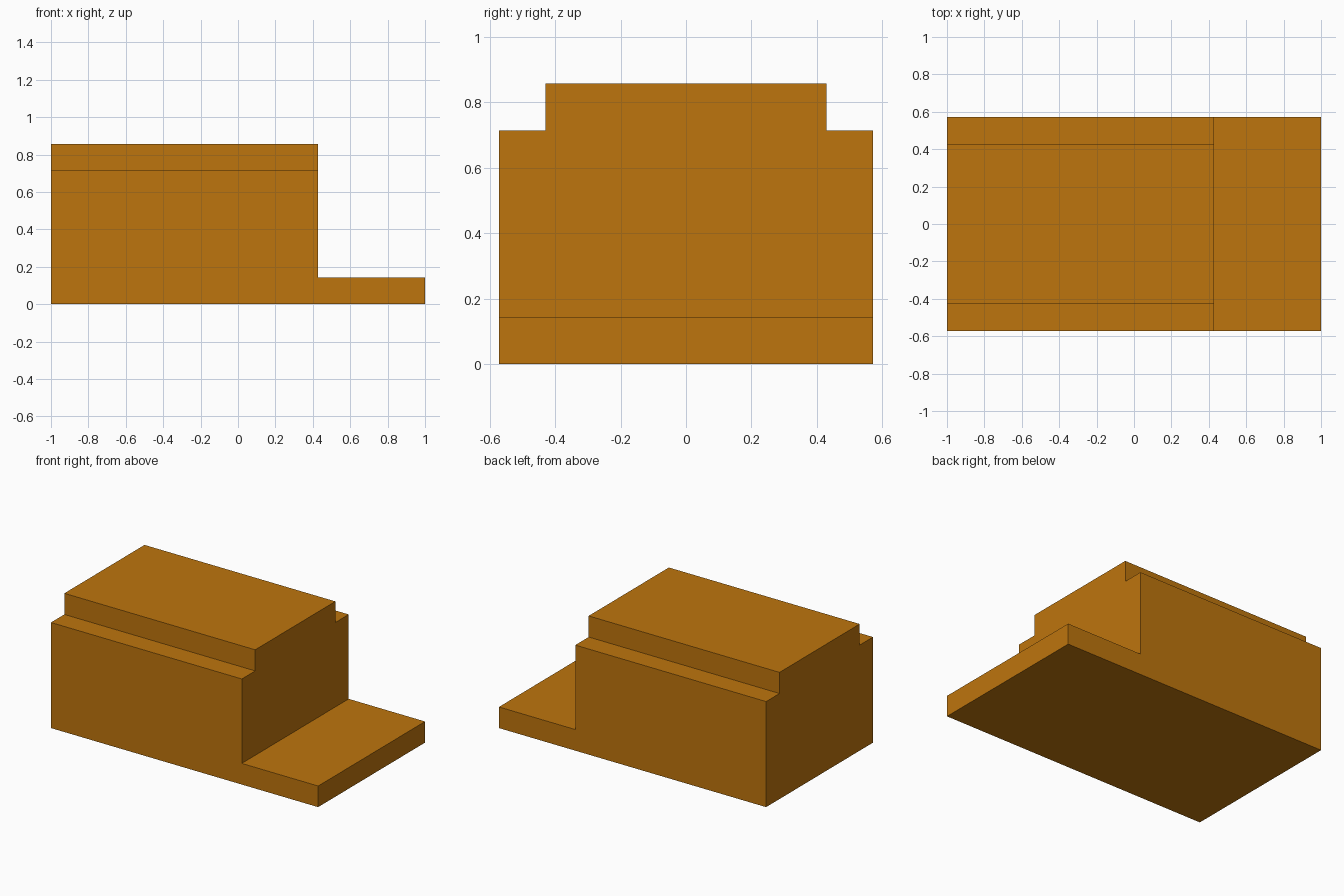
import bpy
import bmesh

cube = bpy.data.objects.get("Cube")
if cube:
    bpy.data.objects.remove(cube, do_unlink=True)

U = 1 / 7                      # module: the block is 14 x 8 x 6 modules
COLOR = (0.515, 0.178, 0.004, 1.0)

mat = bpy.data.materials.new("ochre orange")
mat.use_nodes = True
mat.diffuse_color = COLOR
mat.node_tree.nodes["Principled BSDF"].inputs["Base Color"].default_value = COLOR


def extrude_x(bm, faces, distance):
    """Extrude faces along x and return the new end faces."""
    result = bmesh.ops.extrude_face_region(bm, geom=faces)["geom"]
    verts = [g for g in result if isinstance(g, bmesh.types.BMVert)]
    bmesh.ops.translate(bm, verts=verts, vec=(distance, 0, 0))
    return [g for g in result if isinstance(g, bmesh.types.BMFace)]


bm = bmesh.new()

# End profile in modules (y, z): low strip, then the shouldered upper part
profile = [(-4, 0), (4, 0), (4, 1), (4, 5), (3, 5), (3, 6),
           (-3, 6), (-3, 5), (-4, 5), (-4, 1)]
v = [bm.verts.new((-1, y * U, z * U)) for y, z in profile]
strip = bm.faces.new((v[0], v[1], v[2], v[9]))
upper = bm.faces.new(v[2:])

# Main body, then the low ledge pulled out of its lower end strip
ends = extrude_x(bm, [strip, upper], 10 * U)
low_end = min(ends, key=lambda f: f.calc_center_median().z)
extrude_x(bm, [low_end], 4 * U)

# Merge coplanar faces into clean flat sides
bmesh.ops.dissolve_limit(bm, angle_limit=0.01, verts=bm.verts[:], edges=bm.edges[:])
bmesh.ops.recalc_face_normals(bm, faces=bm.faces[:])

mesh = bpy.data.meshes.new("stepped_block")
bm.to_mesh(mesh)
bm.free()
mesh.materials.append(mat)
block = bpy.data.objects.new("stepped_block", mesh)
bpy.context.scene.collection.objects.link(block)
